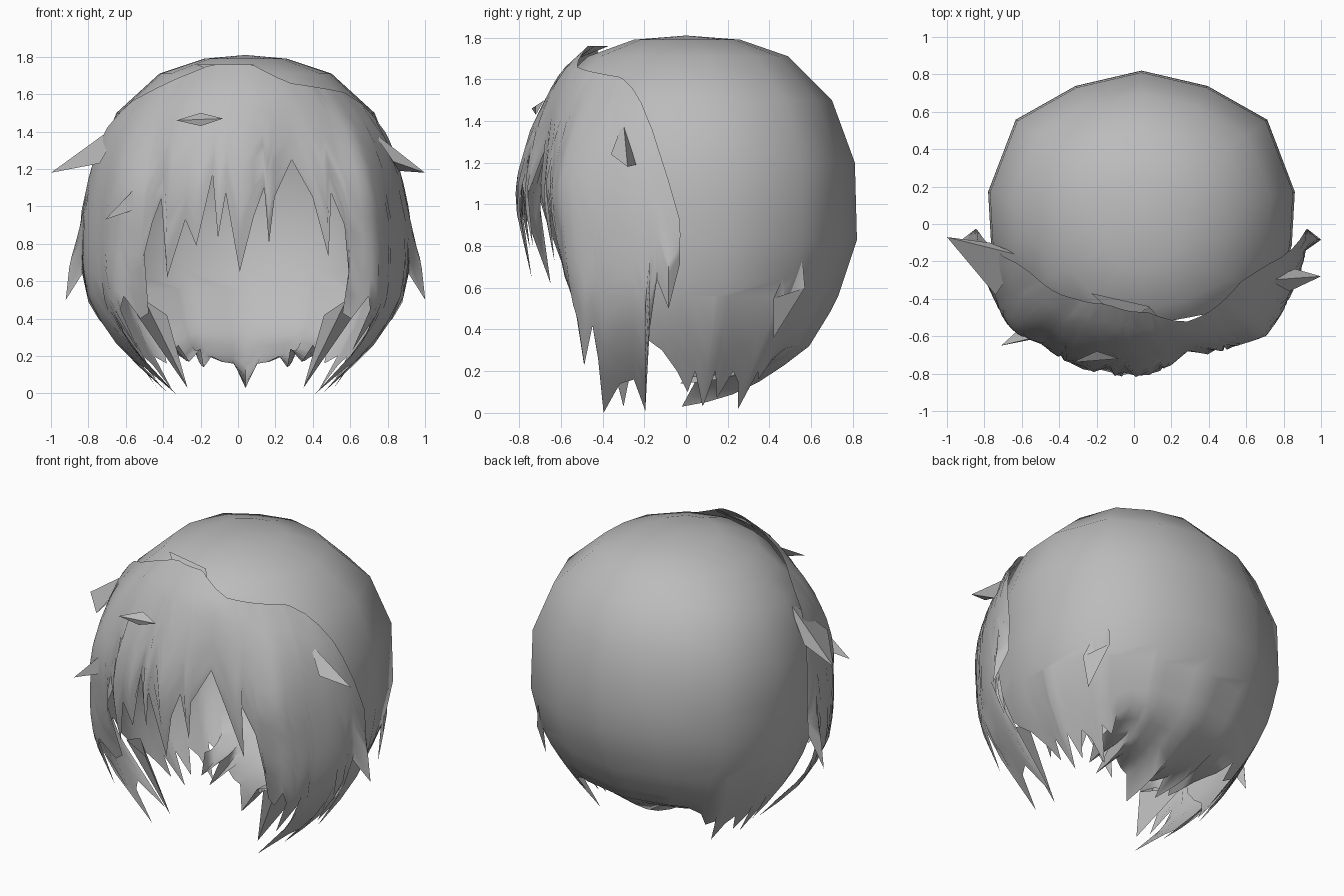
import bpy, bmesh, math

if "Cube" in bpy.data.objects:
    bpy.data.objects.remove(bpy.data.objects["Cube"])

mat = bpy.data.materials.new("hair grey")
mat.diffuse_color = (0.5, 0.5, 0.5, 1)
mat.use_nodes = True
mat.node_tree.nodes["Principled BSDF"].inputs["Base Color"].default_value = mat.diffuse_color
CX = 0.04


def interp(table, v):
    """Piecewise linear lookup in (key, value) pairs with rising keys."""
    if v <= table[0][0]:
        return table[0][1]
    for (a, p), (b, q) in zip(table, table[1:]):
        if v <= b:
            return p + (q - p) * (v - a) / (b - a)
    return table[-1][1]


def make(name, verts, faces, sharp=50):
    me = bpy.data.meshes.new(name)
    me.from_pydata(verts, [], faces)
    me.materials.append(mat)
    ob = bpy.data.objects.new(name, me)
    bpy.context.collection.objects.link(ob)
    bm = bmesh.new()
    bm.from_mesh(me)
    bmesh.ops.remove_doubles(bm, verts=bm.verts, dist=0.0005)
    bmesh.ops.recalc_face_normals(bm, faces=bm.faces)
    bm.to_mesh(me)
    bm.free()
    bpy.ops.object.select_all(action='DESELECT')
    bpy.context.view_layer.objects.active = ob
    ob.select_set(True)
    bpy.ops.object.shade_smooth_by_angle(angle=math.radians(sharp))
    return ob


def skin(verts, faces, cols):
    """Append a grid of quads over equally long point columns."""
    m, base = len(cols[0]), len(verts)
    verts += [p for c in cols for p in c]
    for i in range(len(cols) - 1):
        for k in range(m - 1):
            q = base + i * m + k
            faces.append((q, q + m, q + m + 1, q + 1))
    return base


# Scalp cap: azimuth 0 is the front, 180 the back; plan is a coarse polygon
plan_x = [(0, 0), (30, .5), (60, .87), (82, .98), (102, 1), (130, .82), (154, .43), (180, 0)]
plan_y = [(0, -1), (30, -.87), (60, -.5), (82, -.14), (102, .21), (130, .68), (154, .9), (180, 1)]
cap_side = [(0, .45), (.2, .6), (.4, .72), (.6, .79), (.83, .82), (1.2, .81),
            (1.5, .69), (1.71, .46), (1.79, .22), (1.81, 0)]
cap_back = [(0, .40), (.12, .45), (.27, .56), (.53, .72), (.83, .82), (1.2, .81),
            (1.5, .70), (1.71, .49), (1.79, .26), (1.81, 0)]
cap_front = [(.83, .82), (1.2, .81), (1.5, .70), (1.71, .47), (1.79, .25), (1.81, 0)]


def cap_point(az, z):
    side = 1 if az <= 180 else -1
    a = az if az <= 180 else 360 - az
    px, py = interp(plan_x, a), interp(plan_y, a)
    f = interp(cap_back if py > 0 else cap_front, z)
    return (CX + side * px * interp(cap_side, z), py * f, z)


verts, faces = [], []
# coarse smooth dome
half = [a for a, _ in plan_x]
dome_az = half + [360 - a for a in half[-2::-1]]
dome_z = [1.81, 1.79, 1.71, 1.61, 1.5, 1.35, 1.2, 1.0, .83, .66]
bottom = {0: 1.64, 30: 1.62}
dome = [[cap_point(a, max(z, bottom.get(min(a, 360 - a), 0))) for z in dome_z] for a in dome_az]
d0 = skin(verts, faces, dome)

# lower fringe of the cap on one side: azimuth, height
edge = [(60, .62), (66, .6), (70, .45), (76, .36), (82, .3), (87, .2), (91, .1), (95, .2),
        (101, .03), (102, .05), (106, .2), (110, .07), (116, .2), (121, .15), (126, .02),
        (130, .2), (135, .16), (138, .26), (145, .31), (152, .32), (154, .32), (159, .32),
        (166, .32), (173, .32), (180, .32)]
edge += [(360 - a, z) for a, z in edge[-2::-1]]
strands = [[cap_point(a, .56 + (z - .56) * t) for t in (0, .33, .67, 1)] for a, z in edge]
s0 = skin(verts, faces, strands)
# blend the coarse dome into the fine strands
m = len(dome_z)
for i, (a, b) in enumerate(zip(dome_az, dome_az[1:])):
    if a >= 60 and b <= 300:
        low = [s0 + 4 * j for j, (e, _) in enumerate(edge) if a <= e <= b]
        faces.append((d0 + i * m + m - 1, *low, d0 + (i + 1) * m + m - 1))

# nape layer curling forward under the head, with a toothed front edge
nape = []
teeth = [(.12, .26), (.0, .17), (.1, .24), (-.03, .14), (.1, .2), (.07, .17), (.05, .16),
         (-.02, .03)]
teeth += teeth[-2::-1]
nape_az = [e for e in edge if 138 <= e[0] <= 222]
for i, (az, z) in enumerate(nape_az):
    u = (180 - az) / 42
    yt, zt = teeth[min(i, len(teeth) - 1)]
    back = cap_point(az, z)
    front = (CX + u * .36, yt, zt)
    col = []
    for t in (0, .2, .4, .6, .8, 1):
        p = [b + (f - b) * t for b, f in zip(back, front)]
        p[2] -= .06 * math.sin(math.pi * t) * (1 - .4 * abs(u))
        col.append(p)
    nape.append(col)
skin(verts, faces, nape)
make("scalp_cap", verts, faces, 60)

# Fringe shell wrapped around the front, temples and jaw
bang_front = [(.2, .5), (.42, .62), (.65, .74), (.95, .81), (1.1, .82), (1.35, .75),
              (1.52, .67), (1.64, .6), (1.76, .47)]
bang_side = [(0, .42), (.23, .68), (.4, .8), (.5, .86), (.7, .89), (.97, .88), (1.25, .82),
             (1.42, .76), (1.55, .67), (1.65, .57), (1.76, .43)]
bang_top = [(-88, .92), (-84, 1.15), (-78, 1.38), (-70, 1.55), (-43, 1.69), (-25, 1.76),
            (5, 1.76), (25, 1.66), (60, 1.61), (70, 1.53), (78, 1.35), (84, 1.12), (88, .92)]
bang_bulge = [(-88, 1), (-60, 1.02), (-48, 1.06), (-38, 1.0), (-25, 1.02), (0, 1), (18, .91),
              (33, .98), (38, 1.0), (46, 1.06), (60, 1.02), (88, 1)]


def bang_point(az, z):
    a = math.radians(az)
    g = 1 + (interp(bang_bulge, az) - 1) * min(1, max(0, (1.6 - z) / .4))
    f = interp(bang_front, z)
    if z < .83:  # the jaw locks hang straight instead of tucking back
        w = min(1, max(0, (abs(az) - 40) / 12))
        f += (.8 - f) * w
    flare = max(0, .9 - z) * .26 if abs(az) == 84 else 0  # temple tip points outward
    return (CX + (g * interp(bang_side, z) + flare) * math.sin(a), -g * f * math.cos(a), z)


temple = [(88, .72), (84, .5), (80, .64), (77.5, .4), (76, .01), (72, .16), (67, .14),
          (61, .0), (59, .26), (57, .42), (54, .23), (50, .45), (46, .52), (43, .4)]
fringe = [(-39, .43), (-38, .72), (-34, .92), (-31, 1.04), (-28, .62), (-21, .93),
          (-17, .79), (-12, 1.17), (-9.5, .83), (-7, 1.07), (-2, .65), (3, .95),
          (7, 1.1), (8.5, .8), (11, 1.05), (19, 1.25), (26, 1.05), (31, .73),
          (33, 1.07), (37, .9), (38.5, .65), (39, .43)]
bang_edge = [(-a, z) for a, z in temple] + fringe + temple[::-1]
bang_cols = []
for az, zb in bang_edge:
    zt = interp(bang_top, az)
    bang_cols.append([bang_point(az, zt + (zb - zt) * k / 11) for k in range(12)])
verts, faces = [], []
skin(verts, faces, bang_cols)
make("fringe", verts, faces, 60)


# Loose pointed tufts: three base points and a tip
def tuft(name, a, b, c, tip):
    make(name, [a, b, c, tip], [(0, 1, 3), (1, 2, 3), (2, 0, 3)])


tuft("left_wing_tuft", (-.6, -.17, 1.47), (-.77, -.1, 1.25), (-.74, -.38, 1.23), (-1, -.07, 1.18))
tuft("right_wing_tuft", (.72, -.3, 1.4), (.86, -.24, 1.19), (.83, -.36, 1.24), (1, -.28, 1.18))
tuft("crown_tuft", (.08, -.44, 1.76), (.15, -.52, 1.7), (-.04, -.54, 1.69), (-.23, -.37, 1.76))
tuft("brow_tuft", (-.2, -.68, 1.5), (-.08, -.72, 1.47), (-.2, -.72, 1.43), (-.33, -.74, 1.46))
tuft("left_cheek_tuft", (-.5, -.6, 1.15), (-.56, -.62, .98), (-.6, -.55, 1.0), (-.71, -.65, .93))
tuft("right_back_tuft", (.66, .55, .84), (.66, .57, .6), (.74, .42, .55), (.7, .42, .36))

# Locks curling inward beside the jaw
for side, name in ((-1, "left"), (1, "right")):
    pts = [(.54, -.42, .5), (.42, -.4, .42), (.58, -.22, .42), (.31, -.3, .03)]
    tuft(f"{name}_jaw_lock", *[(CX + side * x, y, z) for x, y, z in pts])
